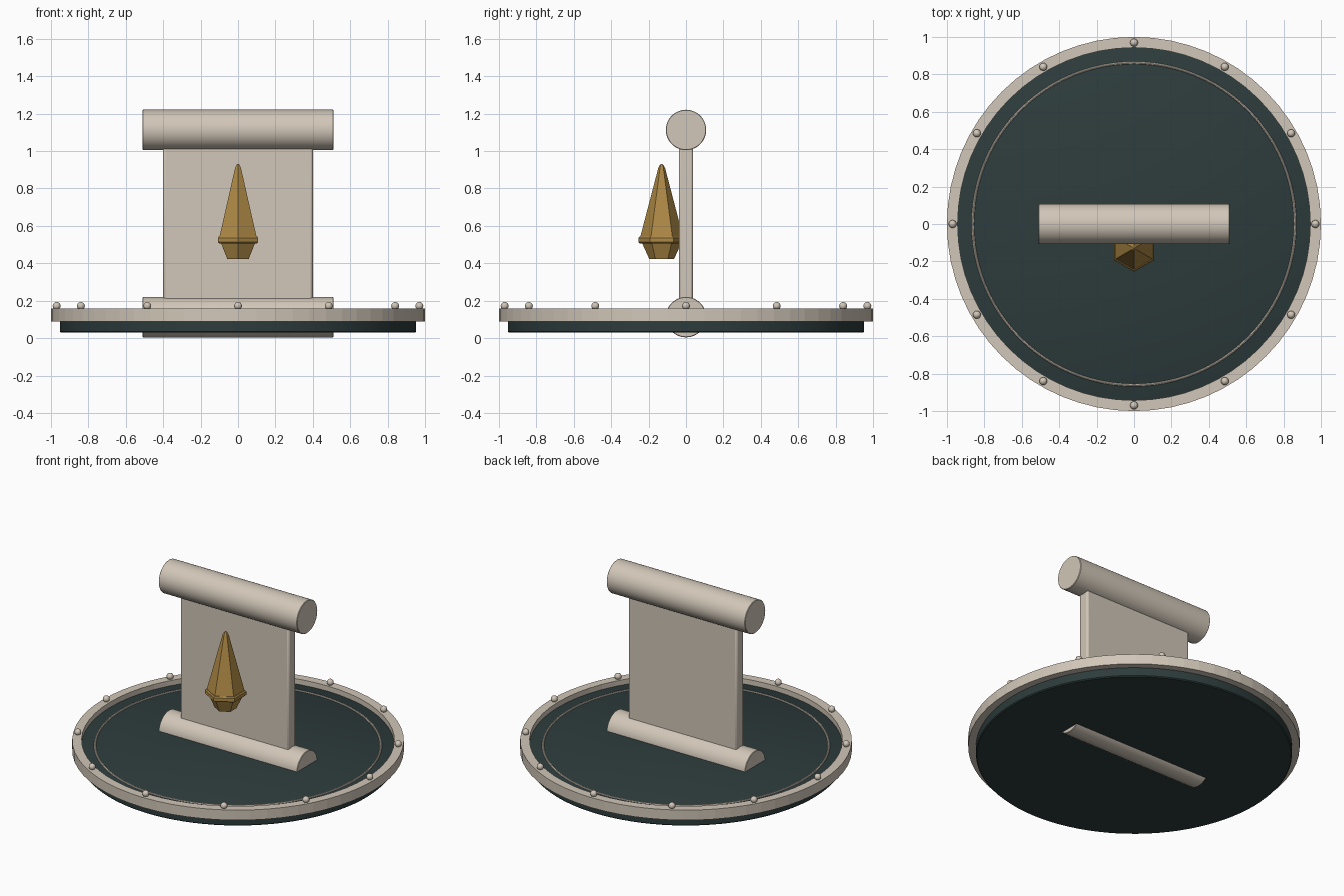
import bpy, bmesh, math
from mathutils import Matrix

if "Cube" in bpy.data.objects:
    bpy.data.objects.remove(bpy.data.objects["Cube"])


def material(name, rgb):
    m = bpy.data.materials.new(name)
    m.diffuse_color = (*rgb, 1)
    m.use_nodes = True
    m.node_tree.nodes["Principled BSDF"].inputs["Base Color"].default_value = m.diffuse_color
    return m


IVORY = material("ivory", (0.64, 0.57, 0.48))
SLATE = material("dark slate", (0.027, 0.045, 0.045))
GOLD = material("old gold", (0.42, 0.25, 0.06))


def finish(obj, name, mat, smooth=True):
    obj.name = name
    obj.data.materials.append(mat)
    if smooth:
        bpy.ops.object.select_all(action='DESELECT')
        obj.select_set(True)
        bpy.context.view_layer.objects.active = obj
        bpy.ops.object.shade_smooth_by_angle(angle=math.radians(30))
    return obj


def lathe(name, profile, sides, mat, start=0.0, centre=(0, 0, 0), closed=False, smooth=True):
    """Revolve (radius, z) points about z; open profiles get end caps."""
    bm = bmesh.new()
    rings = [[bm.verts.new((r * math.cos(start + math.tau * i / sides),
                            r * math.sin(start + math.tau * i / sides), z))
              for i in range(sides)] for r, z in profile]
    pairs = list(zip(rings, rings[1:] + rings[:1])) if closed else list(zip(rings, rings[1:]))
    for a, b in pairs:
        for i in range(sides):
            j = (i + 1) % sides
            bm.faces.new((a[i], a[j], b[j], b[i]))
    if not closed:
        bm.faces.new(rings[0][::-1])
        bm.faces.new(rings[-1])
    bmesh.ops.recalc_face_normals(bm, faces=bm.faces[:])
    me = bpy.data.meshes.new(name)
    bm.to_mesh(me)
    bm.free()
    obj = bpy.data.objects.new(name, me)
    bpy.context.collection.objects.link(obj)
    obj.location = centre
    return finish(obj, name, mat, smooth)


# Round base with raised rim and thin inlaid ring
lathe("base_disc", [(0.947, 0.03), (0.953, 0.036), (0.953, 0.119), (0.947, 0.122)], 96, SLATE)
lathe("base_rim", [(0.943, 0.09), (1.0, 0.09), (1.0, 0.157), (0.943, 0.157)],
      64, IVORY, closed=True, smooth=False)
ring = [(0.862 + 0.007 * math.cos(math.tau * i / 8), 0.122 + 0.007 * math.sin(math.tau * i / 8))
        for i in range(8)]
lathe("inlaid_ring", ring, 96, IVORY, closed=True)

# Twelve studs around the rim
for i in range(12):
    a = math.tau * i / 12
    bpy.ops.mesh.primitive_uv_sphere_add(segments=16, ring_count=10, radius=0.021,
                                         location=(0.97 * math.cos(a), 0.97 * math.sin(a), 0.172))
    finish(bpy.context.object, f"rim_stud_{i + 1}", IVORY)

# Upper and lower scroll rollers
for name, z in (("lower_roller", 0.112), ("upper_roller", 1.113)):
    e, r = 0.51, 0.108
    roller = lathe(name, [(r - 0.003, -e), (r, -e + 0.003), (r, e - 0.003), (r - 0.003, e)],
                   48, IVORY, centre=(0, 0, z))
    roller.data.transform(Matrix.Rotation(math.pi / 2, 4, 'Y'))

# Upright panel with chamfered edges
bpy.ops.mesh.primitive_cube_add(size=1, location=(0, 0, 0.612))
panel = bpy.context.object
panel.data.transform(Matrix.Diagonal((0.80, 0.076, 0.86, 1)))
bevel = panel.modifiers.new("edge_bevel", 'BEVEL')
bevel.width = 0.012
bevel.segments = 2
finish(panel, "scroll_panel", IVORY)

# Six-sided flame emblem: cup, collar and tapering spire
at = (0, -0.13, 0)
turn = -math.pi / 2
lathe("emblem_cup", [(0.066, 0.422), (0.108, 0.515)], 6, GOLD, turn, at, smooth=False)
lathe("emblem_collar", [(0.118, 0.507), (0.125, 0.513), (0.125, 0.535), (0.118, 0.543)],
      6, GOLD, turn, at, smooth=False)
lathe("emblem_spire", [(0.116, 0.535), (0.018, 0.91), (0.010, 0.925), (0.003, 0.931)],
      6, GOLD, turn, at, smooth=False)
